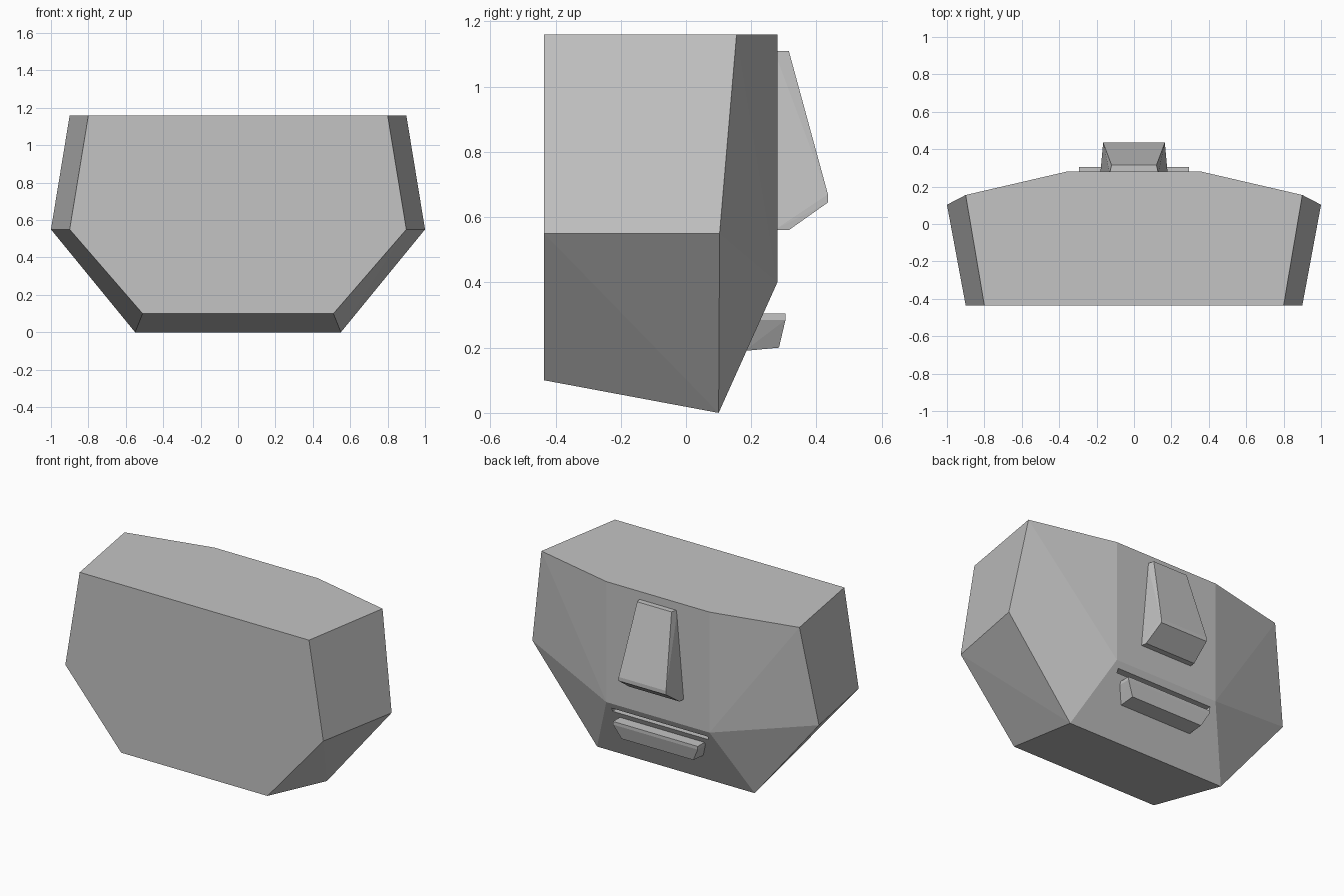
import bpy, bmesh

if "Cube" in bpy.data.objects:
    bpy.data.objects.remove(bpy.data.objects["Cube"])

grey = bpy.data.materials.new("plain grey")
grey.diffuse_color = (0.55, 0.55, 0.55, 1)
grey.use_nodes = True
grey.node_tree.nodes["Principled BSDF"].inputs["Base Color"].default_value = grey.diffuse_color


def finish(bm, name):
    bmesh.ops.recalc_face_normals(bm, faces=bm.faces)
    mesh = bpy.data.meshes.new(name)
    bm.to_mesh(mesh)
    bm.free()
    mesh.materials.append(grey)
    obj = bpy.data.objects.new(name, mesh)
    bpy.context.collection.objects.link(obj)
    return obj


def hull(name, half_points):
    """Convex solid from points on the right side, mirrored across x."""
    bm = bmesh.new()
    for x, y, z in half_points:
        bm.verts.new((x, y, z))
        bm.verts.new((-x, y, z))
    bmesh.ops.convex_hull(bm, input=bm.verts)
    bmesh.ops.dissolve_limit(bm, angle_limit=0.01, verts=bm.verts, edges=bm.edges)
    return finish(bm, name)


# Head: flat plate, faceted rim, raised central panel
pts = {
    "plate_top": (0.80, -0.435, 1.16), "plate_mid": (0.90, -0.435, 0.55),
    "plate_low": (0.51, -0.435, 0.10),
    "rim_top": (0.90, 0.155, 1.16), "rim_mid": (1.0, 0.103, 0.55),
    "rim_low": (0.55, 0.10, 0.0),
    "panel_top": (0.36, 0.28, 1.16), "panel_low": (0.36, 0.28, 0.40),
}
bm = bmesh.new()
right = {k: bm.verts.new(p) for k, p in pts.items()}
left = {k: bm.verts.new((-p[0], p[1], p[2])) for k, p in pts.items()}

# Faces repeated on both sides
for side in (right, left):
    for names in (
        ("plate_top", "plate_mid", "rim_mid", "rim_top"),
        ("plate_mid", "plate_low", "rim_low"),
        ("plate_mid", "rim_low", "rim_mid"),
        ("rim_top", "panel_low", "panel_top"),
        ("rim_top", "rim_mid", "panel_low"),
        ("rim_mid", "rim_low", "panel_low"),
    ):
        bm.faces.new([side[n] for n in names])

# Faces spanning the middle
for names in (
    ("plate_top", "plate_mid", "plate_low"),
    ("plate_top", "rim_top", "panel_top"),
    ("panel_top", "panel_low"),
    ("panel_low", "rim_low"),
    ("rim_low", "plate_low"),
):
    bm.faces.new([right[n] for n in names] + [left[n] for n in reversed(names)])
head = finish(bm, "head")

# Narrow mouth slit cut above the lip
cutter = hull("mouth_cutter", [(0.335, y, z) for y in (0.20, 0.40) for z in (0.338, 0.362)])
cutter.hide_render = True
cutter.hide_viewport = True
slit = head.modifiers.new("mouth_slit", "BOOLEAN")
slit.operation = "DIFFERENCE"
slit.solver = "EXACT"
slit.object = cutter

# Wedge nose, widening downwards
hull("nose", [
    (0.13, 0.27, 1.11), (0.12, 0.315, 1.11),
    (0.165, 0.435, 0.67), (0.165, 0.435, 0.645),
    (0.175, 0.315, 0.56), (0.18, 0.27, 0.56),
])

# Lower lip, tapering downwards
hull("lower_lip", [
    (0.295, 0.225, 0.305), (0.295, 0.305, 0.305),
    (0.295, 0.215, 0.285), (0.295, 0.305, 0.285),
    (0.25, 0.285, 0.20), (0.25, 0.18, 0.19),
])
